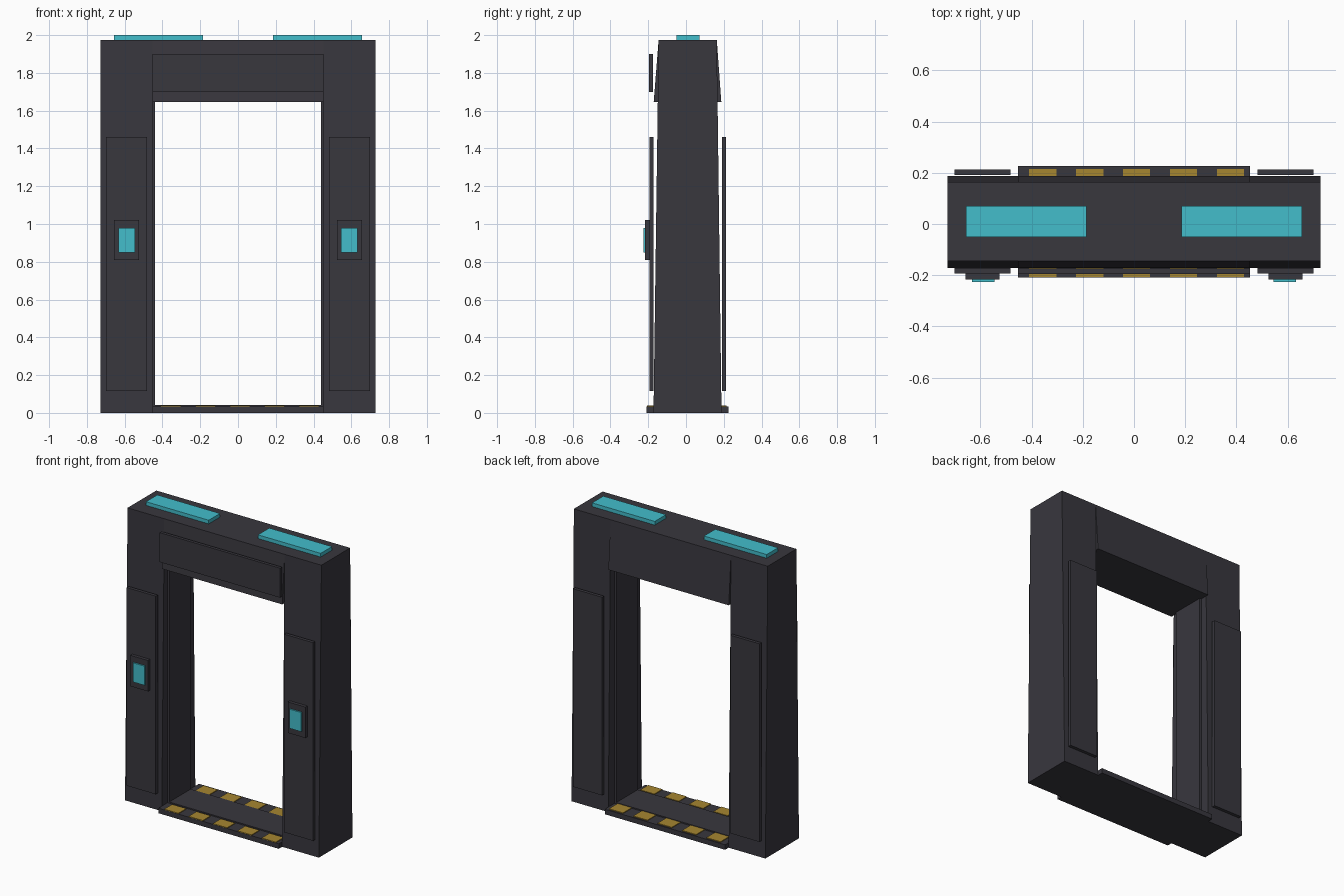
import bpy
import bmesh

if "Cube" in bpy.data.objects:
    bpy.data.objects.remove(bpy.data.objects["Cube"])


def material(name, rgb):
    m = bpy.data.materials.new(name)
    m.diffuse_color = (*rgb, 1)
    m.use_nodes = True
    m.node_tree.nodes["Principled BSDF"].inputs["Base Color"].default_value = m.diffuse_color
    return m


DARK = material("dark_metal", (0.040, 0.038, 0.048))
TEAL = material("teal_light", (0.056, 0.51, 0.60))
YELLOW = material("hazard_yellow", (0.38, 0.24, 0.03))


def block(name, x, y, z, mat, top_y=None):
    """Box from (min, max) ranges; top_y gives a tapered depth at the top."""
    top_y = top_y or y
    bm = bmesh.new()
    bmesh.ops.create_cube(bm, size=1)
    for v in bm.verts:
        up = v.co.z > 0
        ys = top_y if up else y
        v.co = (x[v.co.x > 0], ys[v.co.y > 0], z[up])
    bmesh.ops.recalc_face_normals(bm, faces=bm.faces)
    mesh = bpy.data.meshes.new(name)
    bm.to_mesh(mesh)
    bm.free()
    mesh.materials.append(mat)
    ob = bpy.data.objects.new(name, mesh)
    bpy.context.collection.objects.link(ob)
    return ob


def pair(name, x, y, z, mat, top_y=None):
    """The same block on the right and mirrored on the left."""
    block(name + "_right", x, y, z, mat, top_y)
    block(name + "_left", (-x[1], -x[0]), y, z, mat, top_y)


TOP_Y = (-0.145, 0.163)

# Tapered frame: two posts and a flared lintel
pair("post", (0.452, 0.728), (-0.172, 0.188), (0, 1.975), DARK, TOP_Y)
block("lintel", (-0.452, 0.452), (-0.171, 0.187), (1.645, 1.975), DARK, TOP_Y)

# Raised liner on the inner side of each post
pair("door_liner", (0.439, 0.46), (-0.11, 0.12), (0, 1.65), DARK)

# Panels on the lintel and the posts
block("header_panel", (-0.452, 0.452), (-0.195, -0.174), (1.70, 1.90), DARK)
pair("front_panel", (0.482, 0.70), (-0.194, -0.172), (0.115, 1.46), DARK)
pair("back_panel", (0.482, 0.70), (0.191, 0.213), (0.115, 1.46), DARK)

# Control boxes with lit screens
pair("control_box", (0.525, 0.657), (-0.216, -0.193), (0.81, 1.02), DARK)
pair("screen", (0.545, 0.632), (-0.226, -0.21), (0.85, 0.98), TEAL)

# Lamps on the roof
pair("roof_lamp", (0.185, 0.656), (-0.05, 0.071), (1.97, 2.0), TEAL)

# Threshold: raised floor between two striped sills
block("floor", (-0.452, 0.452), (-0.11, 0.12), (0, 0.042), DARK)
for side, ys in (("front", (-0.208, -0.11)), ("back", (0.12, 0.226))):
    block(side + "_sill", (-0.452, 0.452), ys, (0, 0.034), DARK)
    for i in range(5):
        cx = 0.01 + (i - 2) * 0.183
        block(f"{side}_stripe_{i + 1}", (cx - 0.053, cx + 0.053),
              (ys[0] + 0.001, ys[1] - 0.012), (0.033, 0.039), YELLOW)
